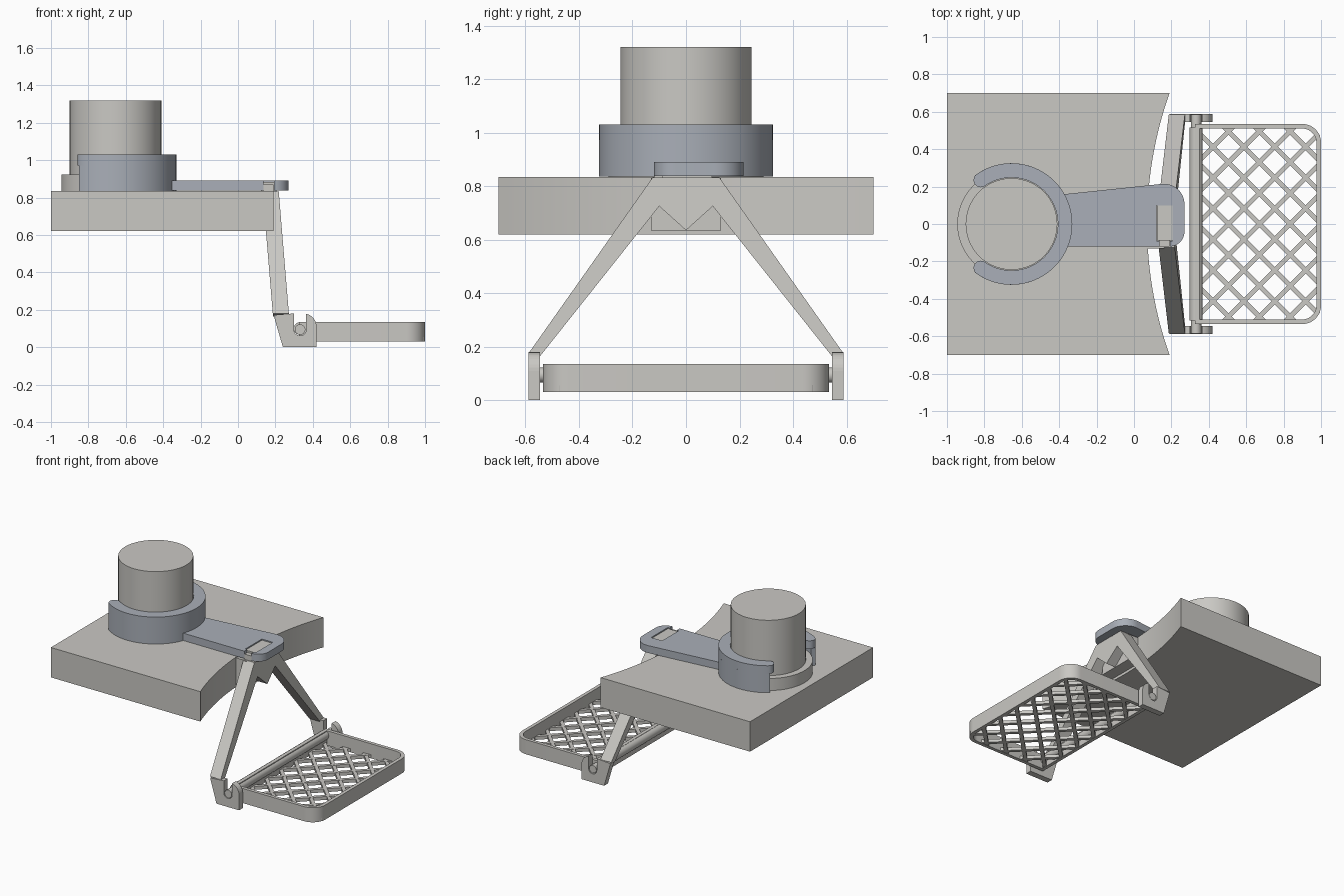
import bpy, bmesh, math
from mathutils import Vector

if "Cube" in bpy.data.objects:
    bpy.data.objects.remove(bpy.data.objects["Cube"])


def material(name, rgb):
    m = bpy.data.materials.new(name)
    m.diffuse_color = (*rgb, 1)
    m.use_nodes = True
    m.node_tree.nodes["Principled BSDF"].inputs["Base Color"].default_value = m.diffuse_color
    return m


GREY = material("warm grey", (0.59, 0.58, 0.55))
BLUE = material("blue grey", (0.40, 0.43, 0.48))


def finish(bm, name, mat, smooth=False):
    bmesh.ops.recalc_face_normals(bm, faces=bm.faces)
    me = bpy.data.meshes.new(name)
    bm.to_mesh(me)
    bm.free()
    me.materials.append(mat)
    ob = bpy.data.objects.new(name, me)
    bpy.context.collection.objects.link(ob)
    if smooth:
        bpy.ops.object.select_all(action='DESELECT')
        bpy.context.view_layer.objects.active = ob
        ob.select_set(True)
        bpy.ops.object.shade_smooth_by_angle(angle=math.radians(30))
    return ob


def prism(name, pts, lo, hi, mat=GREY, place=lambda a, b, h: (a, b, h), smooth=False):
    """Extrude a 2D outline between two heights; place maps it into space."""
    bm = bmesh.new()
    rings = [[bm.verts.new(place(a, b, h)) for a, b in pts] for h in (lo, hi)]
    bm.faces.new(rings[0])
    bm.faces.new(rings[1])
    n = len(pts)
    for i in range(n):
        j = (i + 1) % n
        bm.faces.new((rings[0][i], rings[0][j], rings[1][j], rings[1][i]))
    return finish(bm, name, mat, smooth)


def box(name, x0, x1, y0, y1, z0, z1, mat=GREY):
    return prism(name, [(x0, y0), (x1, y0), (x1, y1), (x0, y1)], z0, z1, mat)


def arc(cx, cy, r, a0, a1, n=12):
    return [(cx + r * math.cos(math.radians(a0 + (a1 - a0) * i / n)),
             cy + r * math.sin(math.radians(a0 + (a1 - a0) * i / n))) for i in range(n + 1)]


def circle(cx, cy, r, n=64):
    return arc(cx, cy, r, 0, 360, n)[:-1]


def cut(ob, cutter):
    mod = ob.modifiers.new("cut", 'BOOLEAN')
    mod.operation = 'DIFFERENCE'
    mod.solver = 'EXACT'
    mod.object = cutter
    cutter.hide_render = True
    cutter.hide_viewport = True


def along_y(a, b, h):
    return (a, h, b)


# Countertop slab with a concave front edge
R = 2.1
half = math.degrees(math.asin(0.7 / R))
edge = arc(0.07 + R, 0, R, 180 + half, 180 - half, 32)
prism("slab", [(-1, -0.7)] + edge + [(-1, 0.7)], 0.62, 0.835, smooth=True)

# Upright post and its base flange
CX = -0.655
prism("post", circle(CX, 0, 0.245), 0.835, 1.32, smooth=True)
prism("post_flange", circle(CX, 0, 0.29), 0.835, 0.922, smooth=True)


# Open clip around the post: thin lower wall, thicker rounded upper lip
def c_shape(r_in, r_out, ang, rounded):
    pts = arc(CX, 0, r_out, -ang, ang, 56)
    rm, rc = (r_in + r_out) / 2, (r_out - r_in) / 2
    tip = [(CX + rm * math.cos(math.radians(s * ang)), rm * math.sin(math.radians(s * ang))) for s in (1, -1)]
    if rounded:
        pts += arc(*tip[0], rc, ang, ang + 180, 10)[1:-1]
    pts += arc(CX, 0, r_in, ang, -ang, 56)
    if rounded:
        pts += arc(*tip[1], rc, 180 - ang, 360 - ang, 10)[1:-1]
    return pts


prism("clip_wall", c_shape(0.292, 0.325, 127, False), 0.836, 0.972, BLUE, smooth=True)
prism("clip_lip", c_shape(0.248, 0.325, 125, True), 0.972, 1.03, BLUE, smooth=True)

# Flat arm reaching from the clip over the slab edge
arm_pts = ([(-0.385, -0.12), (0.19, -0.12)] + arc(0.19, -0.04, 0.08, -90, 0)[1:]
           + arc(0.16, 0.105, 0.11, 0, 95) + [(-0.385, 0.158)])
arm = prism("arm", arm_pts, 0.837, 0.89, BLUE, smooth=True)
cut(arm, box("arm_slot_cutter", 0.12, 0.207, -0.09, 0.1, 0.8, 0.95))
cut(arm, box("arm_notch_cutter", 0.135, 0.192, -0.2, -0.05, 0.8, 0.95))

# Tab hooked into the arm slot
box("hook_tab", 0.122, 0.205, -0.088, 0.098, 0.82, 0.883)
box("hook_neck", 0.137, 0.19, -0.12, -0.08, 0.82, 0.87)

# Splayed leg frame leaning forward, with a stop block behind it
right = [(0.125, 0.832), (0.585, 0.18), (0.545, 0.165), (0.1, 0.725)]
frame = right + [(0, 0.635)] + [(-y, z) for y, z in reversed(right)]
prism("leg_frame", frame, -0.043, 0.043,
      place=lambda y, z, h: (0.175 + (0.83 - z) * 0.083 + h, y, z))
box("stop_block", 0.075, 0.16, -0.13, 0.13, 0.635, 0.83)

# Hook-shaped feet, each with an open slot for the tray pin
foot = ([(0.19, 0.172), (0.24, 0.0), (0.42, 0.0), (0.42, 0.11)]
        + arc(0.35, 0.11, 0.07, 0, 78, 8)[1:]
        + arc(0.332, 0.094, 0.033, 0, -180, 12) + [(0.299, 0.18)])
for side, s in (("front", -1), ("back", 1)):
    prism(side + "_foot", foot, s * 0.545, s * 0.588, place=along_y)

# Hinge pins and the round bar on the tray
prism("hinge_pin", circle(0.332, 0.094, 0.028, 32), -0.586, 0.586, place=along_y, smooth=True)
prism("hinge_bar", circle(0.332, 0.1, 0.034, 32), -0.515, 0.515, place=along_y, smooth=True)

# Tray rim with rounded outer corners
X0, X1, Y = 0.325, 1.0, 0.535


def tray_outline(t):
    r = 0.1 - t
    return ([(X0 + t, -Y + t)] + arc(0.9, -Y + 0.1, r, -90, 0)
            + arc(0.9, Y - 0.1, r, 0, 90) + [(X0 + t, Y - t)])


bm = bmesh.new()
loops = [[bm.verts.new((x, y, z)) for x, y in tray_outline(t)]
         for t, z in ((0, 0.03), (0, 0.135), (0.025, 0.135), (0.025, 0.03))]
for k in range(4):
    a, b = loops[k], loops[(k + 1) % 4]
    for i in range(len(a)):
        j = (i + 1) % len(a)
        bm.faces.new((a[i], a[j], b[j], b[i]))
finish(bm, "tray_rim", GREY, True)

# Diagonal lattice floor, each bar trimmed to the tray interior
xa, xb, ya, yb = X0 + 0.02, X1 - 0.015, -Y + 0.015, Y - 0.015
PITCH, W = 0.165, 0.0125
bm = bmesh.new()
for s in (1, -1):
    for k in range(-12, 13):
        c = k * PITCH            # bar runs along y = s * (x - 0.67) + c
        lo, hi = xa - 0.67, xb - 0.67
        ends = sorted(((ya - c) / s, (yb - c) / s))
        lo, hi = max(lo, ends[0]), min(hi, ends[1])
        if hi - lo < 0.06:
            continue
        side = Vector((-s, 1, 0)).normalized() * W
        p, q = Vector((0.67 + lo, s * lo + c, 0)), Vector((0.67 + hi, s * hi + c, 0))
        z0, z1 = (0.032, 0.056) if s > 0 else (0.033, 0.055)
        v = [bm.verts.new((e.x, e.y, z)) for z in (z0, z1)
             for e in (p - side, q - side, q + side, p + side)]
        for f in ((0, 1, 2, 3), (4, 5, 6, 7), (0, 1, 5, 4), (1, 2, 6, 5), (2, 3, 7, 6), (3, 0, 4, 7)):
            bm.faces.new([v[i] for i in f])
finish(bm, "tray_lattice", GREY)
